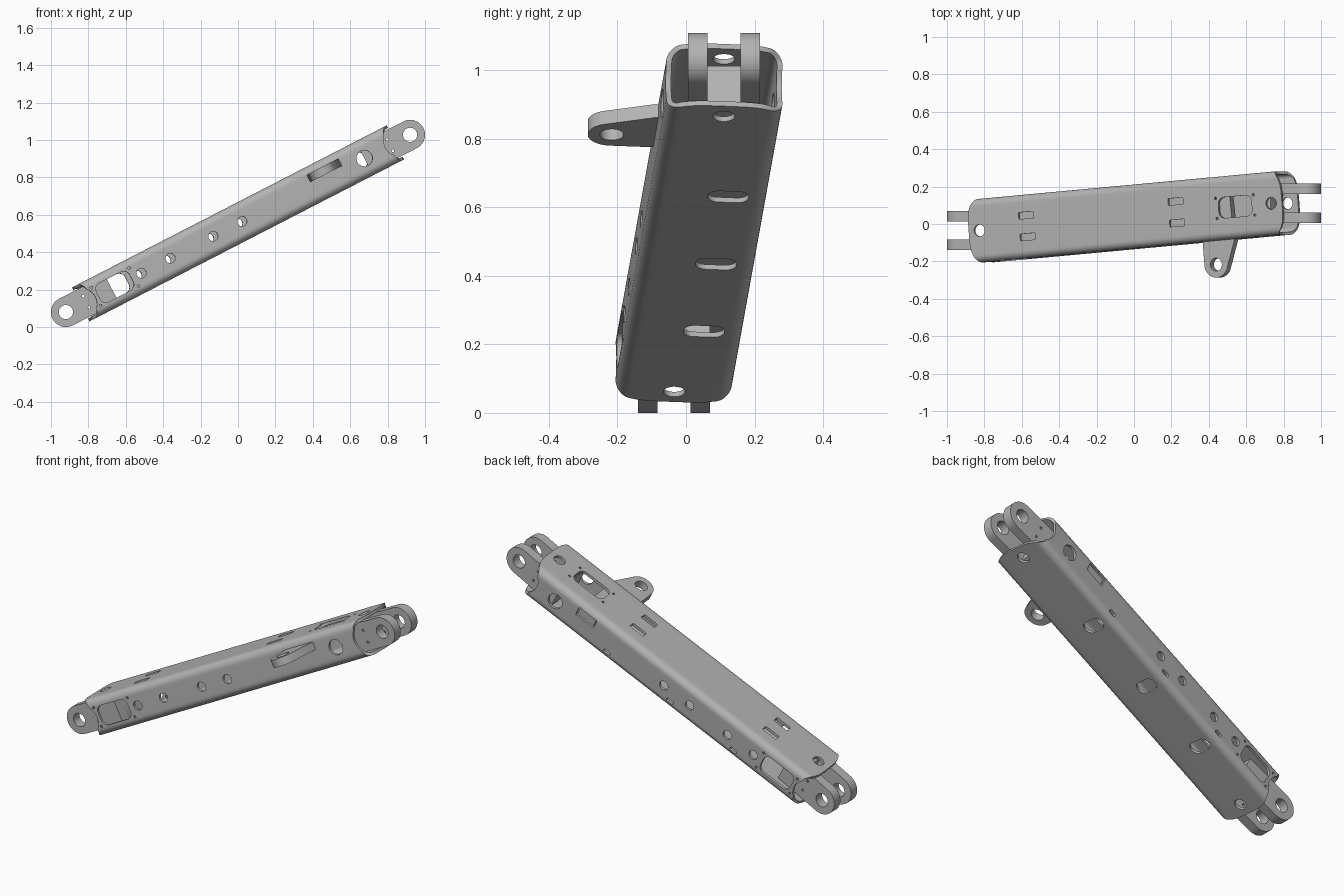
import bpy, bmesh
from math import pi, radians, sin, cos
from mathutils import Matrix, Vector

old = bpy.data.objects.get("Cube")
if old:
    bpy.data.objects.remove(old, do_unlink=True)

steel = bpy.data.materials.new("grey_steel")
steel.use_nodes = True
GREY = (0.45, 0.45, 0.45, 1)
steel.diffuse_color = GREY
steel.node_tree.nodes["Principled BSDF"].inputs["Base Color"].default_value = GREY

# The beam is pitched up towards +x and slightly yawed; the end forks are only pitched
PITCH = Matrix.Rotation(radians(-27.25), 4, 'Y')
YAW = Matrix.Rotation(radians(4.72), 4, 'Z')
CENTRE = Vector((0, 0.038, 0.554))
BEAM = Matrix.Translation(CENTRE) @ PITCH @ YAW
HALF_W, HALF_H, RADIUS, WALL = 0.17, 0.102, 0.04, 0.016


def arc(cx, cy, r, a0, a1, n):
    return [(cx + r * cos(a0 + (a1 - a0) * i / n), cy + r * sin(a0 + (a1 - a0) * i / n))
            for i in range(n + 1)]


def rounded(cx, cy, length, width, r, n=6):
    """Outline of a rounded rectangle."""
    dx, dy = length / 2 - r, width / 2 - r
    pts = []
    for k, (sx, sy) in enumerate([(1, 1), (-1, 1), (-1, -1), (1, -1)]):
        pts += arc(cx + sx * dx, cy + sy * dy, r, k * pi / 2, (k + 1) * pi / 2, n)
    clean = []
    for p in pts:
        if not clean or (Vector(p) - Vector(clean[-1])).length > 1e-5:
            clean.append(p)
    if (Vector(clean[0]) - Vector(clean[-1])).length < 1e-5:
        clean.pop()
    return clean


def circle(cx, cy, r, n=28):
    return arc(cx, cy, r, 0, 2 * pi, n)[:-1]


def prism(bm, pts, axis, lo, hi):
    """Extrude an outline along y (outline in x, z) or along z (outline in x, y)."""
    def place(p, d):
        return (p[0], d, p[1]) if axis == 'Y' else (p[0], p[1], d)
    rings = [[bm.verts.new(place(p, d)) for p in pts] for d in (lo, hi)]
    n = len(pts)
    faces = [bm.faces.new(rings[0]), bm.faces.new(rings[1])]
    for i in range(n):
        j = (i + 1) % n
        faces.append(bm.faces.new([rings[0][i], rings[0][j], rings[1][j], rings[1][i]]))
    bmesh.ops.recalc_face_normals(bm, faces=faces)


def make(name, bm, matrix):
    bmesh.ops.recalc_face_normals(bm, faces=bm.faces[:])
    mesh = bpy.data.meshes.new(name)
    bm.to_mesh(mesh)
    bm.free()
    mesh.materials.append(steel)
    ob = bpy.data.objects.new(name, mesh)
    ob.matrix_world = matrix
    bpy.context.scene.collection.objects.link(ob)
    return ob


def cut(ob, bm, matrix):
    """Subtract the solids in bm and bake the result."""
    cutter = make("cutter", bm, matrix)
    cutter.hide_render = True
    mod = ob.modifiers.new("holes", 'BOOLEAN')
    mod.operation, mod.solver, mod.object = 'DIFFERENCE', 'EXACT', cutter
    bpy.context.view_layer.update()
    mesh = bpy.data.meshes.new_from_object(
        ob.evaluated_get(bpy.context.evaluated_depsgraph_get()))
    ob.modifiers.clear()
    ob.data = mesh
    bpy.data.objects.remove(cutter, do_unlink=True)


# Beam: rounded box tube with bowed plate ends and hollowed side ends
def section(inset):
    corners = []
    dy, dz = HALF_W - RADIUS, HALF_H - RADIUS
    for k, (sy, sz) in enumerate([(1, 1), (-1, 1), (-1, -1), (1, -1)]):
        corners.append(arc(sy * dy, sz * dz, RADIUS - inset, k * pi / 2, (k + 1) * pi / 2, 8))
    pts = []
    for k in range(4):
        a, b = Vector(corners[k][-1]), Vector(corners[(k + 1) % 4][0])
        pts += corners[k] + [tuple(a.lerp(b, i / 10)) for i in range(1, 10)]
    return pts


def end_at(y, z):
    end = 0.945 - 0.045 * (abs(y) / HALF_W) ** 4
    flat = HALF_H - RADIUS
    if abs(z) < flat:
        end -= 0.025 * (1 - (z / flat) ** 2)
    return end


bm = bmesh.new()
outer, inner = section(0), section(WALL)
ends = [end_at(*p) for p in outer]
loops = [[bm.verts.new((s * e, *p)) for p, e in zip(pts, ends)]
         for pts, s in ((outer, -1), (outer, 1), (inner, 1), (inner, -1))]
for k in range(4):
    a, b = loops[k], loops[(k + 1) % 4]
    for i in range(len(a)):
        j = (i + 1) % len(a)
        bm.faces.new([a[i], a[j], b[j], b[i]])
beam = make("beam_tube", bm, BEAM)

# Openings in the four walls
bm = bmesh.new()


def through(pts, axis, sides=(-1, 1)):
    mid = HALF_W if axis == 'Y' else HALF_H
    for s in sides:
        lo, hi = sorted((s * (mid - 0.03), s * (mid + 0.03)))
        prism(bm, pts, axis, lo, hi)


def access_window(x, axis, sides):
    through(rounded(x, 0, 0.2, 0.112, 0.035), axis, sides)
    for sx in (-1, 1):
        for sy in (-1, 1):
            through(circle(x + sx * 0.114, sy * 0.054, 0.007, 10), axis, sides)


access_window(-0.757, 'Y', (-1, 1))
access_window(0.663, 'Z', (1,))
for x in (-0.597, -0.422, -0.164, 0.011):
    through(circle(x, 0, 0.026), 'Y')
through(circle(0.749, 0, 0.043), 'Y')
through(rounded(0.558, 0.041, 0.12, 0.052, 0.004, 2), 'Y', (1,))
for x in (-0.88, 0.88):
    through(circle(x, 0, 0.032), 'Z')
for x in (-0.49, -0.06, 0.37):
    through(rounded(x, 0.055, 0.07, 0.12, 0.032), 'Z', (-1,))
    through(rounded(x, -0.058, 0.045, 0.02, 0.009), 'Y', (1,))
for x in (-0.594, 0.308):
    for y in (-0.058, 0.058):
        through(rounded(x, y, 0.09, 0.036, 0.004, 2), 'Z', (1,))
cut(beam, bm, BEAM)

# Side lug: tapered plate with an eye, its tab reaching the slot in the back wall
bm = bmesh.new()
lug_outline = arc(0.503, -0.297, 0.07, pi, pi * 1.84, 20)
lug_outline += [(0.622, -0.18), (0.612, 0.162), (0.504, 0.162), (0.433, -0.16)]
prism(bm, lug_outline, 'Z', 0.019, 0.063)
lug = make("side_lug", bm, BEAM)
bm = bmesh.new()
prism(bm, circle(0.503, -0.297, 0.035), 'Z', -0.05, 0.12)
cut(lug, bm, BEAM)

# End forks: two eyed arms joined by a web inside the tube
parts = [beam, lug]
for side, s in (("lower", -1), ("upper", 1)):
    place = Matrix.Translation(CENTRE + Vector((0, s * 0.073, 0))) @ PITCH
    if s < 0:
        place = place @ Matrix.Rotation(pi, 4, 'Z')
    arm_outline = arc(1.035, 0, 0.08, -pi / 2, pi / 2, 24) + [(0.76, 0.08), (0.76, -0.08)]
    for which, y in (("front", -0.0765 * s), ("back", 0.0765 * s)):
        bm = bmesh.new()
        prism(bm, arm_outline, 'Y', y - 0.028, y + 0.028)
        arm = make(f"{side}_fork_{which}_arm", bm, place)
        bm = bmesh.new()
        prism(bm, circle(1.035, 0, 0.038), 'Y', y - 0.06, y + 0.06)
        for z in (-0.034, 0.034):
            prism(bm, circle(0.914, z, 0.007, 10), 'Y', y - 0.06, y + 0.06)
        cut(arm, bm, place)
        parts.append(arm)
    bm = bmesh.new()
    prism(bm, rounded(0.81, 0, 0.1, 0.15, 0.005, 2), 'Y', -0.05, 0.05)
    parts.append(make(f"{side}_fork_web", bm, place))

# Smooth the rounded faces, keep the cut edges sharp
bpy.ops.object.select_all(action='DESELECT')
for ob in parts:
    ob.select_set(True)
bpy.context.view_layer.objects.active = beam
bpy.ops.object.shade_smooth_by_angle(angle=radians(30))
